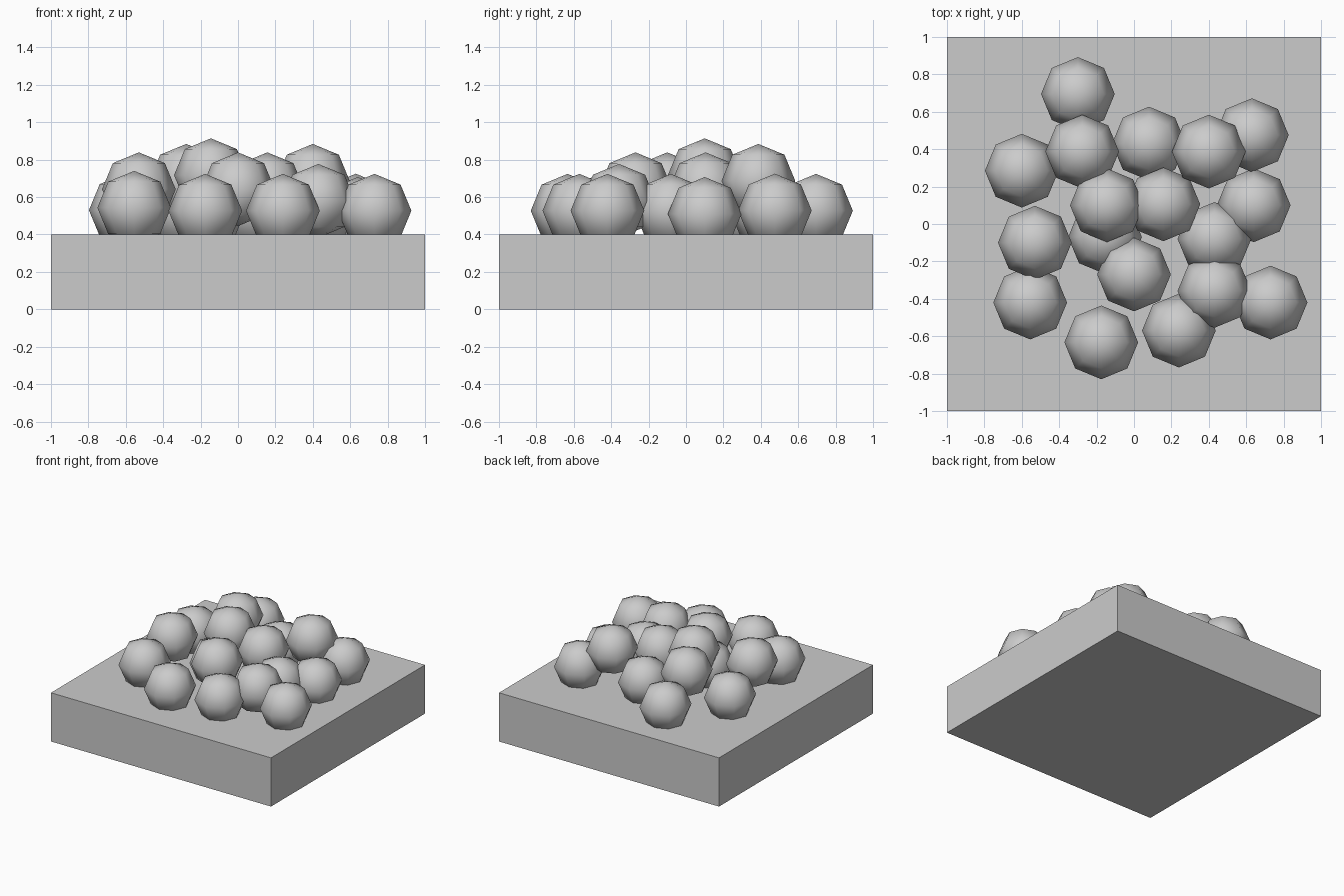
import bpy

# Square slab
bpy.ops.mesh.primitive_cube_add(size=1, location=(0, 0, 0.2))
slab = bpy.context.object
slab.name = "base_slab"
slab.scale = (2, 2, 0.4)

# Heap of low-poly balls: x, y, z of each centre
RADIUS = 0.197
lower = [(-0.30, 0.695, 0.527), (-0.60, 0.285, 0.53), (0.08, 0.43, 0.53),
         (0.63, 0.475, 0.528), (0.64, 0.10, 0.51), (0.43, -0.08, 0.527),
         (-0.155, -0.07, 0.53), (-0.555, -0.42, 0.543), (0.73, -0.42, 0.527),
         (0.24, -0.57, 0.527), (-0.175, -0.633, 0.527)]
upper = [(-0.277, 0.387, 0.687), (0.40, 0.387, 0.687), (-0.145, 0.10, 0.717),
         (0.157, 0.105, 0.642), (-0.53, -0.10, 0.642), (0.0, -0.27, 0.642),
         (0.43, -0.358, 0.58)]


def add_balls(centres, name):
    for i, centre in enumerate(centres, 1):
        bpy.ops.mesh.primitive_uv_sphere_add(segments=8, ring_count=4,
                                             radius=RADIUS, location=centre)
        bpy.context.object.name = f"{name}_{i}"
        bpy.ops.object.shade_smooth()


add_balls(lower, "lower_ball")
add_balls(upper, "upper_ball")
